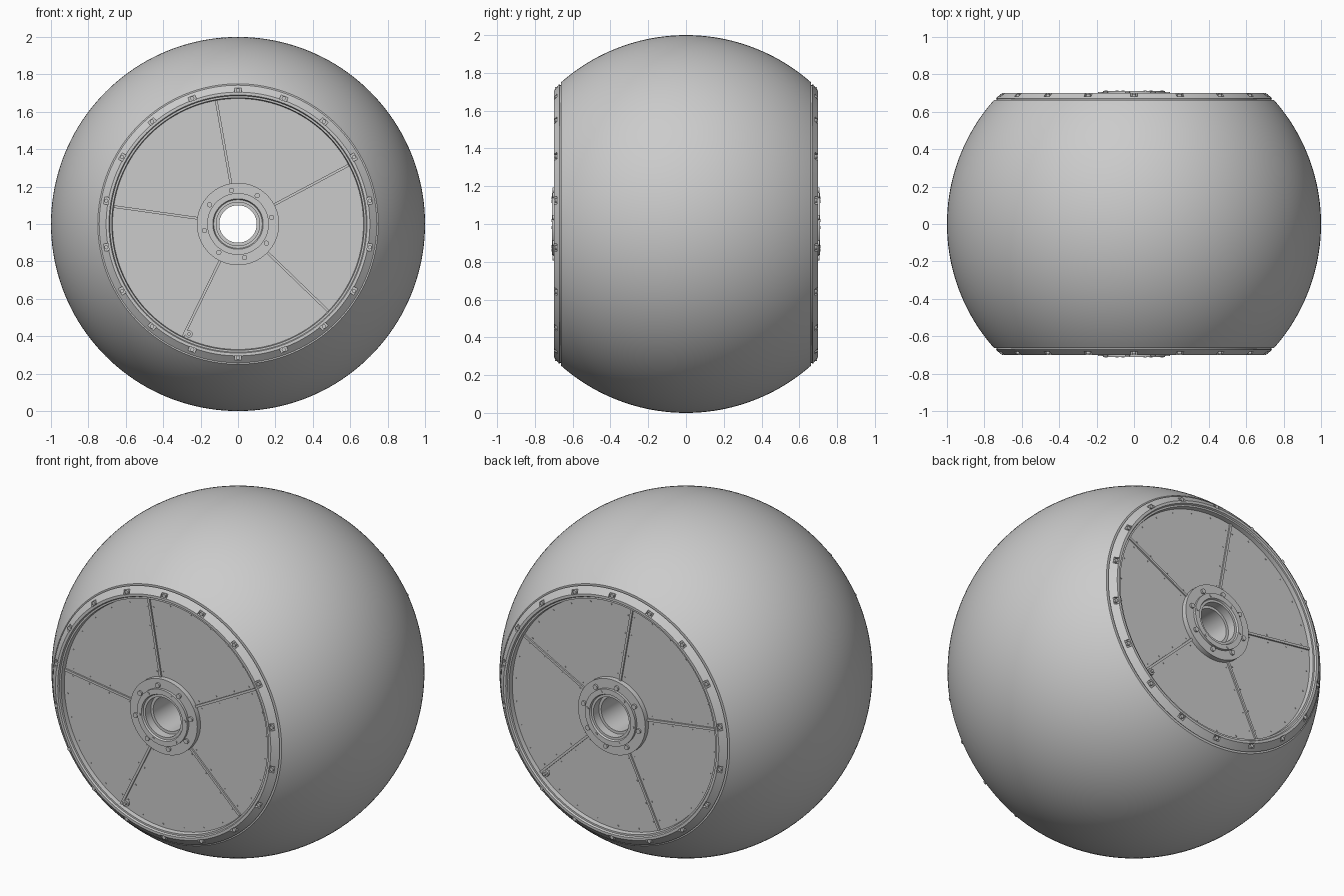
import bpy, bmesh, math
from mathutils import Matrix, Vector

cube = bpy.data.objects.get("Cube")
if cube:
    bpy.data.objects.remove(cube, do_unlink=True)

grey = bpy.data.materials.new("plain grey")
grey.use_nodes = True
colour = (0.6, 0.6, 0.6, 1)
grey.diffuse_color = colour
grey.node_tree.nodes["Principled BSDF"].inputs["Base Color"].default_value = colour

CENTRE = Vector((0, 0, 1))
SPOKES = [math.radians(28 + 72 * k) for k in range(5)]
SIDES = (("front", -1), ("back", 1))


def finish(name, bm, smooth=True):
    """Turn a bmesh into a named, shaded object."""
    bmesh.ops.recalc_face_normals(bm, faces=bm.faces)
    mesh = bpy.data.meshes.new(name)
    bm.to_mesh(mesh)
    bm.free()
    mesh.materials.append(grey)
    obj = bpy.data.objects.new(name, mesh)
    bpy.context.collection.objects.link(obj)
    if smooth:
        shade(obj)
    return obj


def activate(obj):
    bpy.ops.object.select_all(action='DESELECT')
    obj.select_set(True)
    bpy.context.view_layer.objects.active = obj


def shade(obj):
    activate(obj)
    bpy.ops.object.shade_smooth_by_angle(angle=math.radians(25))


def polar(r, angle, y):
    return CENTRE + Vector((r * math.cos(angle), y, r * math.sin(angle)))


def lathe(name, profile, steps=128, smooth=True):
    """Revolve a closed (radius, y) profile about the axle."""
    bm = bmesh.new()
    rings = [[bm.verts.new(polar(r, math.tau * i / steps, y)) for r, y in profile]
             for i in range(steps)]
    for i, ring in enumerate(rings):
        following = rings[(i + 1) % steps]
        for j in range(len(profile)):
            k = (j + 1) % len(profile)
            bm.faces.new((ring[j], ring[k], following[k], following[j]))
    return finish(name, bm, smooth)


def add_pin(bm, r, angle, y, radius, height, sides=12):
    """Small cylinder lying along the axle direction."""
    place = Matrix.Translation(polar(r, angle, y)) @ Matrix.Rotation(math.pi / 2, 4, 'X')
    bmesh.ops.create_cone(bm, cap_ends=True, segments=sides, radius1=radius,
                          radius2=radius, depth=height, matrix=place)


def add_box(bm, r, angle, y, size):
    """Box with its x side pointing away from the axle."""
    place = (Matrix.Translation(polar(r, angle, y)) @ Matrix.Rotation(-angle, 4, 'Y')
             @ Matrix.Diagonal((*size, 1)))
    bmesh.ops.create_cube(bm, size=1, matrix=place)


# Ball-shaped tyre
limit = math.asin(0.662)
arc = [limit * (i / 24 - 1) for i in range(49)]
lathe("tyre", [(math.cos(a), math.sin(a)) for a in arc] + [(0.72, 0.662), (0.72, -0.662)], 160)

for side, s in SIDES:
    # Bevelled rim ring with a groove beside the tyre
    rim_profile = [(0.735, 0.64), (0.735, 0.67), (0.742, 0.67), (0.705, 0.70), (0.69, 0.70),
                   (0.685, 0.69), (0.675, 0.69), (0.67, 0.66), (0.67, 0.64)]
    rim = lathe(side + "_rim", [(r, s * y) for r, y in rim_profile], 144, False)

    # Bolt pockets cut into the bevel
    bm = bmesh.new()
    bolts = bmesh.new()
    for k in range(18):
        a = math.radians(10 + 20 * k)
        add_box(bm, 0.733, a, s * 0.702, (0.06, 0.04, 0.04))
        add_pin(bolts, 0.715, a, s * 0.685, 0.011, 0.018)
    cutter = finish(side + "_pocket_cutter", bm, False)
    cutter.hide_render = True
    cut = rim.modifiers.new("pockets", 'BOOLEAN')
    cut.operation = 'DIFFERENCE'
    cut.solver = 'EXACT'
    cut.object = cutter
    activate(rim)
    bpy.ops.object.modifier_apply(modifier=cut.name)
    bpy.data.objects.remove(cutter, do_unlink=True)
    shade(rim)
    finish(side + "_rim_bolts", bolts)

    # Recessed wheel disc with five thin ribs
    lathe(side + "_disc", [(0.2, s * 0.64), (0.2, s * 0.665), (0.675, s * 0.665), (0.675, s * 0.64)])
    bm = bmesh.new()
    for a in SPOKES:
        add_box(bm, 0.44, a, s * 0.667, (0.46, 0.014, 0.014))
    finish(side + "_ribs", bm, False)

    # Tiny rivets along the ribs and the outer edge of the panels
    bm = bmesh.new()
    for a in SPOKES:
        for r in (0.25, 0.38, 0.51, 0.62):
            for offset in (-0.022, 0.022):
                add_pin(bm, r, a + offset / r, s * 0.665, 0.004, 0.006, 8)
        for k in range(1, 6):
            add_pin(bm, 0.65, a + math.radians(12 * k), s * 0.665, 0.004, 0.006, 8)
    finish(side + "_rivets", bm)

    # Air valve beside a rib
    valve_angle = math.radians(246 if s < 0 else 314)
    bm = bmesh.new()
    add_pin(bm, 0.644, valve_angle, s * 0.67, 0.019, 0.02, 20)
    add_pin(bm, 0.644, valve_angle, s * 0.675, 0.009, 0.03, 12)
    finish(side + "_valve", bm)

    # Hub bolts: outer ring of eight, inner ring of six
    bm = bmesh.new()
    for k in range(8):
        add_pin(bm, 0.183, math.radians(11 + 45 * k), s * 0.697, 0.014, 0.018)
    for k in range(6):
        add_pin(bm, 0.15, math.radians(7 + 60 * k), s * 0.708, 0.008, 0.01)
    finish(side + "_hub_bolts", bm)

# Stepped hub with an open bore through the whole wheel
half = [(0.22, 0.64), (0.22, 0.695), (0.165, 0.695), (0.165, 0.71), (0.135, 0.71),
        (0.13, 0.70), (0.116, 0.70), (0.116, 0.65), (0.1, 0.65)]
lathe("hub", half + [(r, -y) for r, y in reversed(half)], 96)
